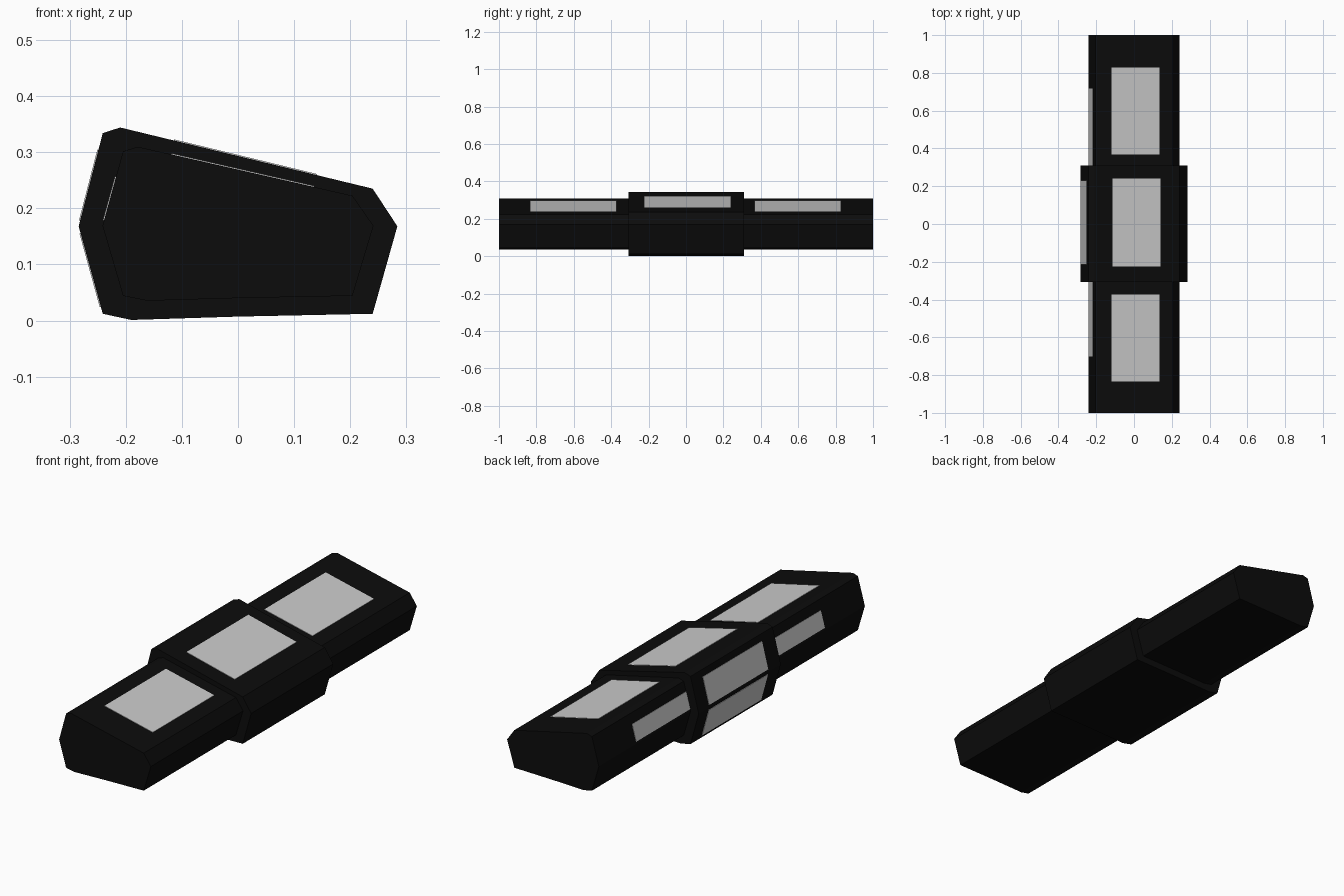
import bpy
from mathutils import Vector

cube = bpy.data.objects.get("Cube")
if cube:
    bpy.data.objects.remove(cube, do_unlink=True)


def material(name, value):
    mat = bpy.data.materials.new(name)
    mat.use_nodes = True
    color = (value, value, value, 1)
    mat.diffuse_color = color
    mat.node_tree.nodes["Principled BSDF"].inputs["Base Color"].default_value = color
    return mat


black = material("black casing", 0.0035)
grey = material("light grey panel", 0.6)


def prism(name, outline, y0, y1, mat):
    """Extrude a clockwise (x, z) outline along y."""
    n = len(outline)
    verts = [(x, y, z) for y in (y0, y1) for x, z in outline]
    faces = [tuple(reversed(range(n))), tuple(range(n, 2 * n))]
    faces += [(i, (i + 1) % n, (i + 1) % n + n, i + n) for i in range(n)]
    # The outline runs clockwise seen from the front, so flip every face outward
    faces = [tuple(reversed(f)) for f in faces]
    mesh = bpy.data.meshes.new(name)
    mesh.from_pydata(verts, [], faces)
    mesh.materials.append(mat)
    obj = bpy.data.objects.new(name, mesh)
    bpy.context.collection.objects.link(obj)
    return obj


def panel(name, outline, edge, t0, t1, y0, y1):
    """Lay a thin plate on one side of a prism."""
    a, b = Vector(outline[edge]), Vector(outline[(edge + 1) % len(outline)])
    along = (b - a).normalized()
    out = Vector((-along.y, along.x))
    p, q = a.lerp(b, t0), a.lerp(b, t1)
    corners = [p - out * 0.002, p + out * 0.002, q + out * 0.002, q - out * 0.002]
    return prism(name, corners, y0, y1, grey)


# Wedge-like cross-section of the centre sleeve, from the right corner clockwise
SLEEVE = [(-0.284, 0.168), (-0.241, 0.334), (-0.21, 0.344), (0.24, 0.235),
          (0.284, 0.168), (0.24, 0.012), (0.0, 0.007), (-0.19, 0.001), (-0.241, 0.012)]
BODY = [(x * 0.85, 0.172 + (z - 0.172) * 0.8) for x, z in SLEEVE]
UPPER_SIDE, TOP, LOWER_SIDE = 0, 2, 8

# Casing
prism("long_body", BODY, -1, 1, black)
prism("centre_sleeve", SLEEVE, -0.307, 0.31, black)

# Top panels
panel("centre_top_panel", SLEEVE, TOP, 0.213, 0.778, -0.225, 0.24)
panel("back_top_panel", BODY, TOP, 0.155, 0.82, 0.367, 0.829)
panel("front_top_panel", BODY, TOP, 0.155, 0.82, -0.834, -0.372)

# Side panels
panel("centre_upper_side_panel", SLEEVE, UPPER_SIDE, 0.06, 0.82, -0.214, 0.231)
panel("centre_lower_side_panel", SLEEVE, LOWER_SIDE, 0.08, 0.92, -0.214, 0.231)
panel("back_side_panel", BODY, UPPER_SIDE, 0.07, 0.66, 0.27, 0.718)
panel("front_side_panel", BODY, UPPER_SIDE, 0.07, 0.66, -0.701, -0.26)
